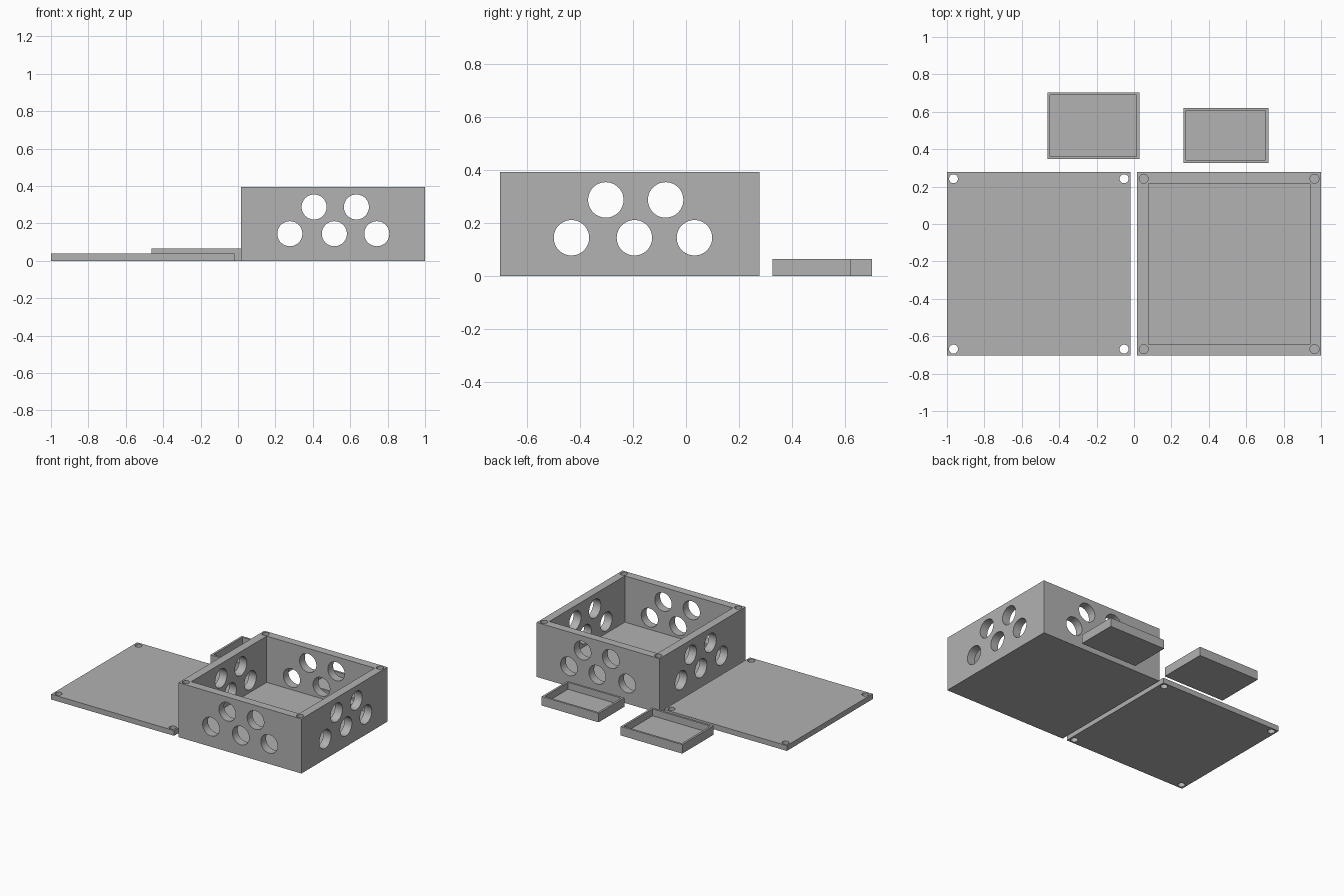
import bpy
import math

if "Cube" in bpy.data.objects:
    bpy.data.objects.remove(bpy.data.objects["Cube"], do_unlink=True)

grey = bpy.data.materials.new("plain grey")
grey.use_nodes = True
colour = (0.445, 0.445, 0.445, 1)
grey.diffuse_color = colour
grey.node_tree.nodes["Principled BSDF"].inputs["Base Color"].default_value = colour


def block(name, low, high):
    """Box between two opposite corners."""
    bpy.ops.mesh.primitive_cube_add(size=1)
    ob = bpy.context.object
    ob.name = name
    ob.location = [(a + b) / 2 for a, b in zip(low, high)]
    ob.scale = [b - a for a, b in zip(low, high)]
    bpy.ops.object.transform_apply(location=True, rotation=True, scale=True)
    ob.data.materials.append(grey)
    return ob


def rod(centre, radius, length, rotation=(0, 0, 0)):
    """Round hole cutter."""
    bpy.ops.mesh.primitive_cylinder_add(vertices=48, radius=radius, depth=length,
                                        location=centre, rotation=rotation)
    ob = bpy.context.object
    ob.data.materials.append(grey)
    return ob


def cut(target, cutter):
    """Subtract the cutter for good and remove it."""
    cutter.hide_render = True
    mod = target.modifiers.new("cut", 'BOOLEAN')
    mod.operation = 'DIFFERENCE'
    mod.solver = 'EXACT'
    mod.object = cutter
    bpy.ops.object.select_all(action='DESELECT')
    bpy.context.view_layer.objects.active = target
    target.select_set(True)
    bpy.ops.object.modifier_apply(modifier=mod.name)
    bpy.data.objects.remove(cutter, do_unlink=True)


def open_tray(name, low, high, wall, floor):
    """Block hollowed from the top."""
    ob = block(name, low, high)
    cut(ob, block("cavity", (low[0] + wall, low[1] + wall, floor),
                  (high[0] - wall, high[1] - wall, high[2] + 0.1)))
    return ob


def corner_holes(ob, low, high, bottom):
    """Screw holes near the four corners."""
    inset, top = 0.035, high[2] + 0.1
    for x in (low[0] + inset, high[0] - inset):
        for y in (low[1] + inset, high[1] - inset):
            cut(ob, rod((x, y, (bottom + top) / 2), 0.024, top - bottom))


def finish(ob):
    bpy.ops.object.select_all(action='DESELECT')
    bpy.context.view_layer.objects.active = ob
    ob.select_set(True)
    bpy.ops.object.shade_smooth_by_angle(angle=math.radians(30))


# Main box with screw holes and round openings through opposite walls
low, high = (0.017, -0.704, 0), (1.0, 0.277, 0.394)
box = open_tray("box", low, high, 0.06, 0.06)
corner_holes(box, low, high, 0.06)
openings = [(0.26, 0.145), (0.498, 0.145), (0.725, 0.145), (0.39, 0.288), (0.616, 0.288)]
for along, z in openings:
    cut(box, rod((low[0] + along, -0.21, z), 0.067, 1.4, (math.pi / 2, 0, 0)))
for along, z in openings:
    cut(box, rod((0.5, low[1] + along + 0.011, z), 0.067, 1.4, (0, math.pi / 2, 0)))
finish(box)

# Flat lid with through holes
low, high = (-1.0, -0.704, 0), (-0.018, 0.277, 0.038)
lid = block("lid", low, high)
corner_holes(lid, low, high, -0.1)
finish(lid)

# Two shallow trays
open_tray("large_tray", (-0.463, 0.347, 0), (0.029, 0.704, 0.065), 0.015, 0.015)
open_tray("small_tray", (0.264, 0.327, 0), (0.719, 0.621, 0.065), 0.015, 0.015)
